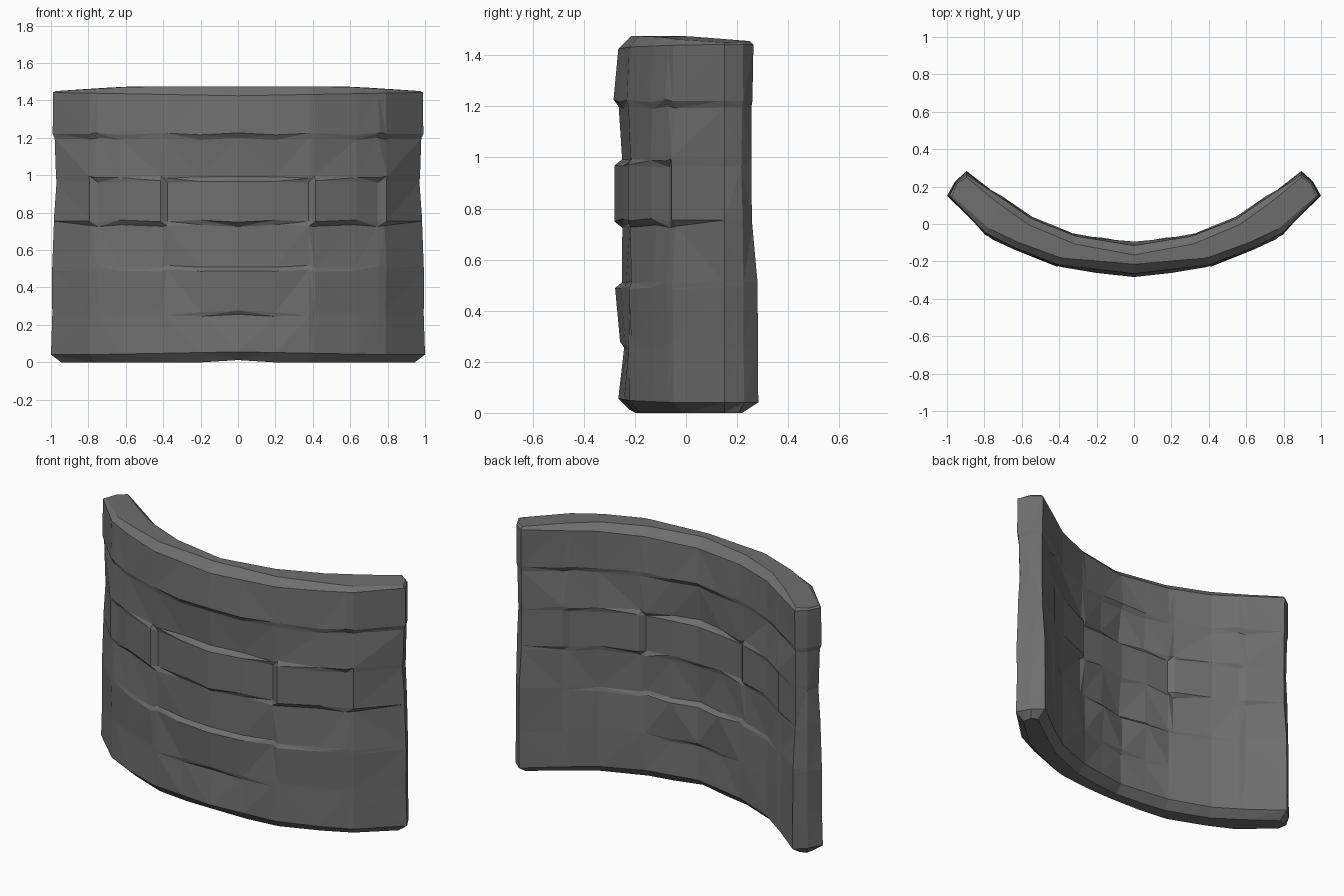
import bpy, bmesh, math, random

if "Cube" in bpy.data.objects:
    bpy.data.objects.remove(bpy.data.objects["Cube"])

random.seed(7)

stone = bpy.data.materials.new("dark grey stone")
stone.diffuse_color = (0.158, 0.158, 0.158, 1)
stone.use_nodes = True
stone.node_tree.nodes["Principled BSDF"].inputs["Base Color"].default_value = stone.diffuse_color

# Plan curves of the wall, half side (x, y)
FRONT = [(0, -.265), (.4, -.22), (.63, -.13), (.82, -.035), (.985, .15)]
BACK = [(0, -.115), (.31, -.065), (.55, .03), (.9, .27)]
FRONT_X = [0, .2, .38, .41, .63, .75, .79, .985]
BACK_X = [0, .16, .31, .34, .55, .68, .71, .895]
N = len(FRONT_X)

# Courses: (height, outward offset, x shift of the end, y shift of the back end)
ROWS = [(0, -.045, -.04, -.05), (.045, 0, .015, .013), (.25, -.014, .008, .012),
        (.272, .002, .008, .012), (.49, .014, .01, .01), (.512, -.012, .008, .01),
        (.73, -.010, 0, -.01), (.755, .016, 0, -.012), (.965, .016, -.015, -.014),
        (.99, -.016, -.012, -.014), (1.195, -.006, -.005, -.014),
        (1.222, .014, .006, -.01), (1.43, 0, .003, -.006), (1.462, -.05, -.012, -.02)]
# How open each joint is along the columns; closed joints run flush
OPEN = [[1, .4, 0, 0, 0, 0, 0], [1, .8, .4, .4, .2, 0, 0], [1, .7, .4, .5, .4, .8, .8],
        [1, .5, 0, 0, .6, .9, .6], [1, .8, .3, .2, .4, .8, .8]]
# Block row: stepped stones, offset per column
STEPS = [.015, .004, -.014, .012, .006, -.006, .008]


def curve(points, x):
    for (x0, y0), (x1, y1) in zip(points, points[1:]):
        if x <= x1:
            return y0 + (y1 - y0) * (x - x0) / (x1 - x0)
    return points[-1][1]


def outline():
    """Half outline: front centre, end, back centre, as (x, y, nx, ny, column)."""
    front, back = [], []
    for i in range(N - 1):
        x, xb = FRONT_X[i], BACK_X[i]
        front.append((x, curve(FRONT, x), math.sin(x * .8), -math.cos(x * .8), i))
        back.append((xb, curve(BACK, xb), -math.sin(xb * .75), math.cos(xb * .75), i))
    end = [(.985, .15, 0, 0, N - 1), (.95, .222, 0, 0, N - 1), (.895, .27, 0, 0, N - 1)]
    return front + end + back[::-1]


def offset(r, base, x, col, back, lump):
    if r in (0, 1, len(ROWS) - 2, len(ROWS) - 1):    # bevelled foot and crown
        return base * (1 - .5 * x if r > 1 else 1)
    if r in (7, 8):                                  # stepped block row
        return STEPS[col] * (.7 if back else 1)
    if r == 9 and .45 < x < .9:                      # course overhanging the blocks
        return .010
    return base * OPEN[r // 2 - 1][col] + lump


# Curved wall: loft the outline through the courses
bm = bmesh.new()
ring = outline()
lumps = [[random.uniform(-.010, .008) for p in ring] for r in ROWS]
loops = []
for r, (z, base, dx, dy) in enumerate(ROWS):
    loop = []
    for k, (x, y, nx, ny, col) in enumerate(ring):
        h = z
        joint = r // 2
        if r == len(ROWS) - 1:                       # crown, falling to the ends
            h = 1.475 - .06 * max(0, x - .57)
        elif r == len(ROWS) - 2:
            h = 1.425 + .018 * x
        elif r == 1:
            h = z + .015 * max(0, 1 - x / .8) - .004
        elif r == 0:
            h = .012 * max(0, 1 - x / .2)
        elif col < N - 1:                            # joints wander slightly
            h += .006 * math.sin(col * 2.3 + joint * 1.7)
        if col == N - 1:                             # end of the wall
            if k == N - 1:
                x += dx
            elif k == N:
                x += dx * .4
                y += dx * .4
            else:
                y += dy
        else:
            d = offset(r, base, x, col, k > N, lumps[joint * 2][k])
            x += nx * d
            y += ny * d
        loop.append(bm.verts.new((x, y, h)))
    loops.append(loop)

for r, (lo, hi) in enumerate(zip(loops, loops[1:])):
    for k in range(len(ring) - 1):
        a, b, c, d = lo[k], lo[k + 1], hi[k + 1], hi[k]
        if random.random() < .5:                     # rough facets, either diagonal
            bm.faces.new((a, b, c))
            bm.faces.new((a, c, d))
        else:
            bm.faces.new((a, b, d))
            bm.faces.new((b, c, d))

# Top and bottom caps bridge front and back columns
for loop, up in ((loops[0], False), (loops[-1], True)):
    last = len(loop) - 1
    for i in range(N - 1):
        f = [loop[i], loop[i + 1], loop[last - i - 1], loop[last - i]]
        bm.faces.new(f if up else f[::-1])
    f = [loop[N - 1], loop[N], loop[N + 1]]
    bm.faces.new(f if up else f[::-1])

mesh = bpy.data.meshes.new("curved_stone_wall")
bm.to_mesh(mesh)
bm.free()
mesh.materials.append(stone)
wall = bpy.data.objects.new("curved_stone_wall", mesh)
bpy.context.collection.objects.link(wall)

# Mirror to the other half
mirror = wall.modifiers.new("mirror", 'MIRROR')
mirror.use_axis[0] = True
mirror.use_clip = True
mirror.merge_threshold = .0005
